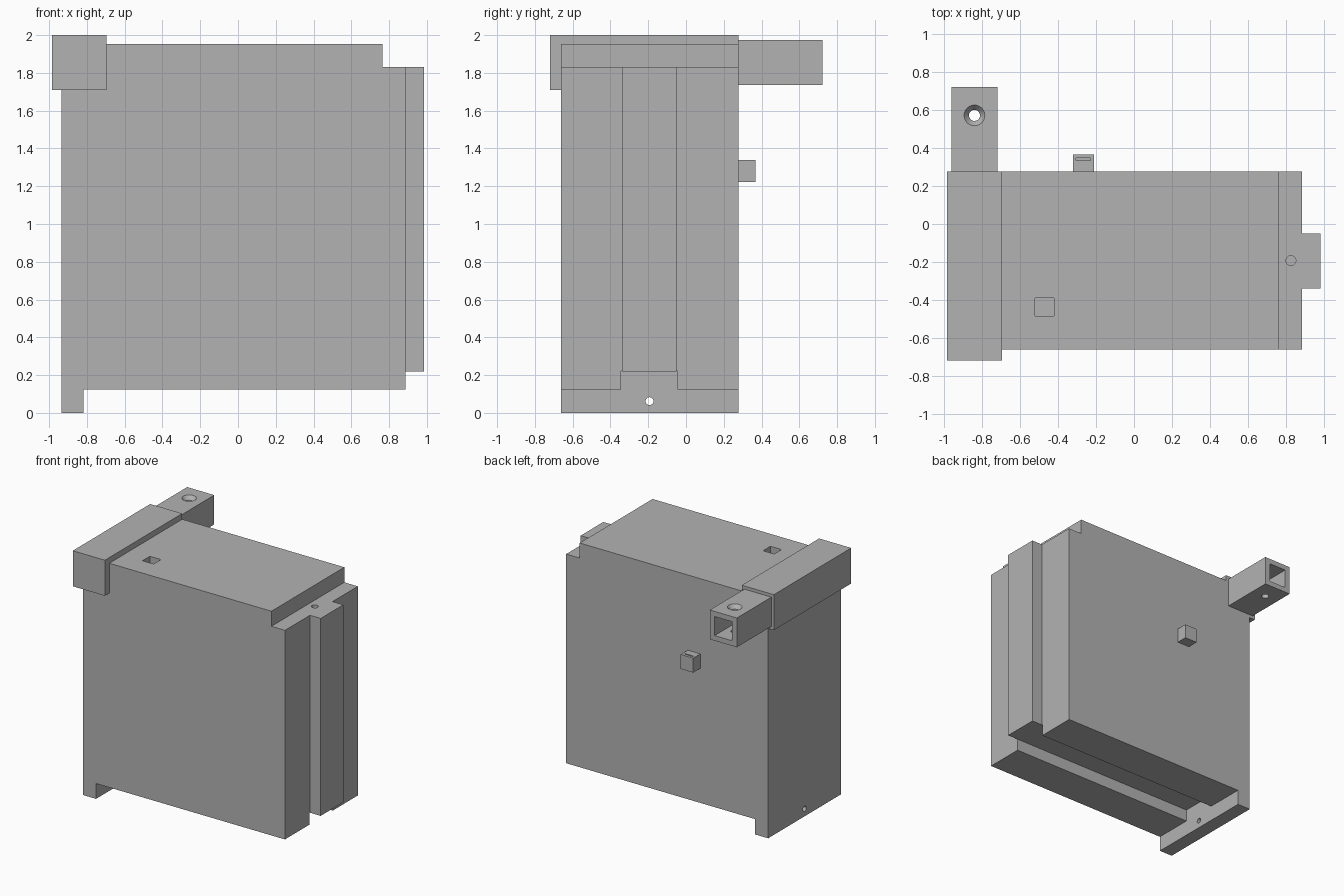
import bpy
import bmesh
from math import radians
from mathutils import Matrix

if "Cube" in bpy.data.objects:
    bpy.data.objects.remove(bpy.data.objects["Cube"], do_unlink=True)

# One flat grey for the whole model
grey = bpy.data.materials.new("plain_grey")
grey.use_nodes = True
grey.diffuse_color = (0.45, 0.45, 0.45, 1)
grey.node_tree.nodes["Principled BSDF"].inputs["Base Color"].default_value = grey.diffuse_color


def finish(name, bm):
    bmesh.ops.recalc_face_normals(bm, faces=bm.faces)
    mesh = bpy.data.meshes.new(name)
    bm.to_mesh(mesh)
    bm.free()
    mesh.materials.append(grey)
    obj = bpy.data.objects.new(name, mesh)
    bpy.context.collection.objects.link(obj)
    return obj


def box(name, xs, ys, zs):
    bm = bmesh.new()
    spans = (xs, ys, zs)
    centre = [(a + b) / 2 for a, b in spans]
    size = [b - a for a, b in spans]
    bmesh.ops.create_cube(bm, size=1,
                          matrix=Matrix.Translation(centre) @ Matrix.Diagonal((*size, 1)))
    return finish(name, bm)


def extrude_profile(name, points, y0, y1):
    bm = bmesh.new()
    face = bm.faces.new([bm.verts.new((x, y0, z)) for x, z in points])
    new = bmesh.ops.extrude_face_region(bm, geom=[face])["geom"]
    verts = [v for v in new if isinstance(v, bmesh.types.BMVert)]
    bmesh.ops.translate(bm, verts=verts, vec=(0, y1 - y0, 0))
    return finish(name, bm)


def drill(name, centre, depth, r_low, r_high, axis="Z"):
    bm = bmesh.new()
    turn = Matrix.Rotation(radians(90), 4, "Y") if axis == "X" else Matrix.Identity(4)
    bmesh.ops.create_cone(bm, cap_ends=True, segments=32, radius1=r_low, radius2=r_high,
                          depth=depth, matrix=Matrix.Translation(centre) @ turn)
    return finish(name, bm)


def cut(target, *cutters):
    bpy.ops.object.select_all(action="DESELECT")
    target.select_set(True)
    bpy.context.view_layer.objects.active = target
    for cutter in cutters:
        cutter.hide_render = True
        mod = target.modifiers.new("cut", "BOOLEAN")
        mod.operation = "DIFFERENCE"
        mod.solver = "EXACT"
        mod.object = cutter
        bpy.ops.object.modifier_apply(modifier=mod.name)
        bpy.data.objects.remove(cutter, do_unlink=True)
    bpy.ops.object.shade_smooth_by_angle(angle=radians(30))


LEFT, RIGHT, FRONT, BACK = -0.935, 0.887, -0.662, 0.277
FOOT, FLOOR, STEP, TOP = -0.817, 0.125, 1.83, 1.953
MID = -0.193

# Main body with a foot lip at one lower edge and a step at the opposite upper edge
body = extrude_profile("body", [
    (LEFT, 0), (FOOT, 0), (FOOT, FLOOR), (RIGHT, FLOOR),
    (RIGHT, STEP), (0.765, STEP), (0.765, TOP), (LEFT, TOP)], FRONT, BACK)
cut(body,
    box("groove_cutter", (FOOT, 1.1), (-0.343, -0.046), (0.05, 0.223)),
    box("pocket_cutter", (-0.522, -0.422), (-0.485, -0.39), (1.86, 2.1)),
    drill("step_hole_cutter", (0.828, MID, STEP), 0.2, 0.026, 0.026),
    drill("foot_hole_cutter", (-0.88, MID, 0.062), 0.3, 0.021, 0.021, "X"))

# Side rail
box("side_rail", (RIGHT, 0.984), (-0.34, -0.049), (0.22, STEP))

# Corner beam along the upper edge
box("corner_beam", (-0.986, -0.697), (-0.72, BACK), (1.71, 2.0))

# Hollow arm with a countersunk screw hole
arm = box("hollow_arm", (-0.964, -0.72), (BACK, 0.722), (1.735, 1.974))
cut(arm,
    box("socket_cutter", (-0.92, -0.764), (0.43, 0.9), (1.777, 1.932)),
    drill("screw_hole_cutter", (-0.842, 0.573, 1.85), 0.5, 0.029, 0.029),
    drill("countersink_cutter", (-0.842, 0.573, 1.959), 0.032, 0.029, 0.0555))

# Small slotted lug on the back
lug = box("slotted_lug", (-0.323, -0.21), (BACK, 0.368), (1.222, 1.34))
cut(lug, box("slot_cutter", (-0.307, -0.229), (0.336, 0.347), (1.28, 1.4)))
